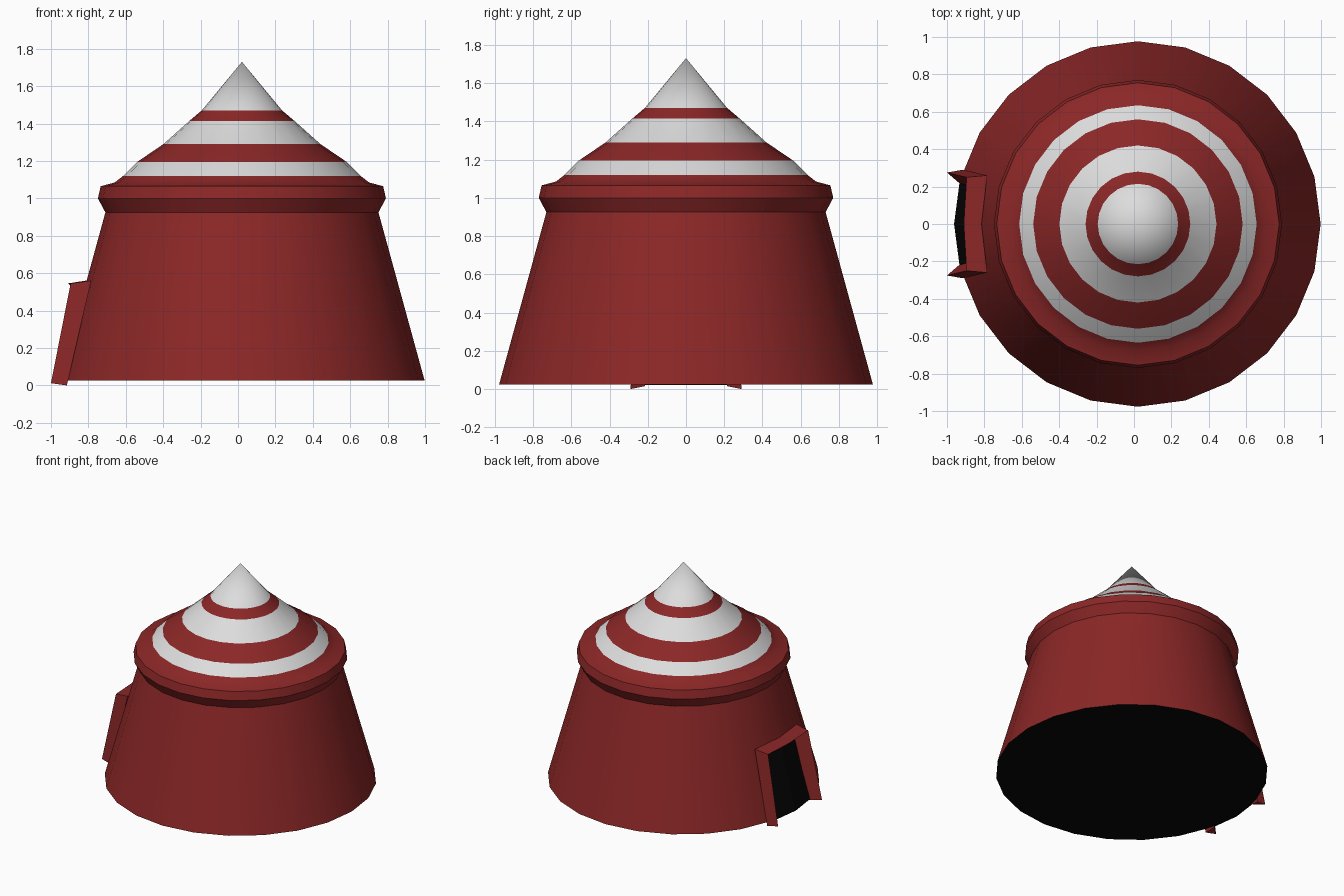
import bpy, bmesh, math

if "Cube" in bpy.data.objects:
    bpy.data.objects.remove(bpy.data.objects["Cube"])

CX, SIDES = 0.021, 24


def material(name, rgb):
    m = bpy.data.materials.new(name)
    m.diffuse_color = (*rgb, 1)
    m.use_nodes = True
    m.node_tree.nodes["Principled BSDF"].inputs["Base Color"].default_value = m.diffuse_color
    return m


RED = material("dark red", (0.26, 0.020, 0.020))
WHITE = material("off white", (0.72, 0.72, 0.72))
BLACK = material("black", (0.002, 0.002, 0.002))


def build(name, verts, faces, mats, indices=None, smooth=None):
    me = bpy.data.meshes.new(name)
    me.from_pydata(verts, [], faces)
    for m in mats:
        me.materials.append(m)
    if indices:
        for p, i in zip(me.polygons, indices):
            p.material_index = i
    bm = bmesh.new()
    bm.from_mesh(me)
    bmesh.ops.recalc_face_normals(bm, faces=bm.faces)
    bm.to_mesh(me)
    bm.free()
    ob = bpy.data.objects.new(name, me)
    bpy.context.collection.objects.link(ob)
    if smooth:
        bpy.ops.object.select_all(action='DESELECT')
        ob.select_set(True)
        bpy.context.view_layer.objects.active = ob
        bpy.ops.object.shade_smooth_by_angle(angle=math.radians(smooth))
    return ob


# Tent: revolved profile of (radius, height, colour of the band above)
profile = [(0.977, 0.025, 0), (0.73, 0.925, 0), (0.77, 1.0, 0), (0.755, 1.065, 0),
           (0.68, 1.085, 0), (0.635, 1.12, 1), (0.56, 1.195, 0), (0.42, 1.29, 1),
           (0.28, 1.415, 0), (0.215, 1.47, 1)]
verts, faces, idx = [], [], []
for r, z, _ in profile:
    for k in range(SIDES):
        a = 2 * math.pi * k / SIDES
        verts.append((CX + r * math.cos(a), r * math.sin(a), z))
tip = len(verts)
verts.append((CX, 0, 1.73))
for i, (_, _, col) in enumerate(profile):
    for k in range(SIDES):
        a, b = i * SIDES + k, i * SIDES + (k + 1) % SIDES
        if i < len(profile) - 1:
            faces.append((a, b, b + SIDES, a + SIDES))
        else:
            faces.append((a, b, tip))
        idx.append(col)
faces.append(tuple(reversed(range(SIDES))))  # dark underside
idx.append(2)
build("tent", verts, faces, [RED, WHITE, BLACK], idx, smooth=24)

# Doorway: dark panel lying just over the two wall facets facing -x
dv = []
for r, z, w in ((0.977, 0.022, 0.225), (0.838, 0.53, 0.2)):
    for y in (-w, 0, w):
        dv.append((CX - r - 0.006 + abs(y) * math.tan(math.pi / SIDES), y, z))
build("doorway", dv, [(0, 1, 4, 3), (1, 2, 5, 4)], [BLACK])

# Door frame: triangular section (ridge, outer edge, inner edge) swept up, over and down
base = [(-1.0, 0.275, 0.012), (-0.915, 0.29, 0.0), (-0.93, 0.215, 0.015)]
corner = [(-0.895, 0.25, 0.545), (-0.785, 0.26, 0.56), (-0.815, 0.195, 0.485)]
middle = [(-0.91, 0, 0.545), (-0.815, 0, 0.56), (-0.835, 0, 0.485)]
mirror = lambda s: [(x, -y, z) for x, y, z in s]
fv = [p for s in (base, corner, middle, mirror(corner), mirror(base)) for p in s]
ff = [(3 * i + k, 3 * i + (k + 1) % 3, 3 * i + 3 + (k + 1) % 3, 3 * i + 3 + k)
      for i in range(4) for k in range(3)]
ff += [(0, 1, 2), (12, 13, 14)]
build("door_frame", fv, ff, [RED])
